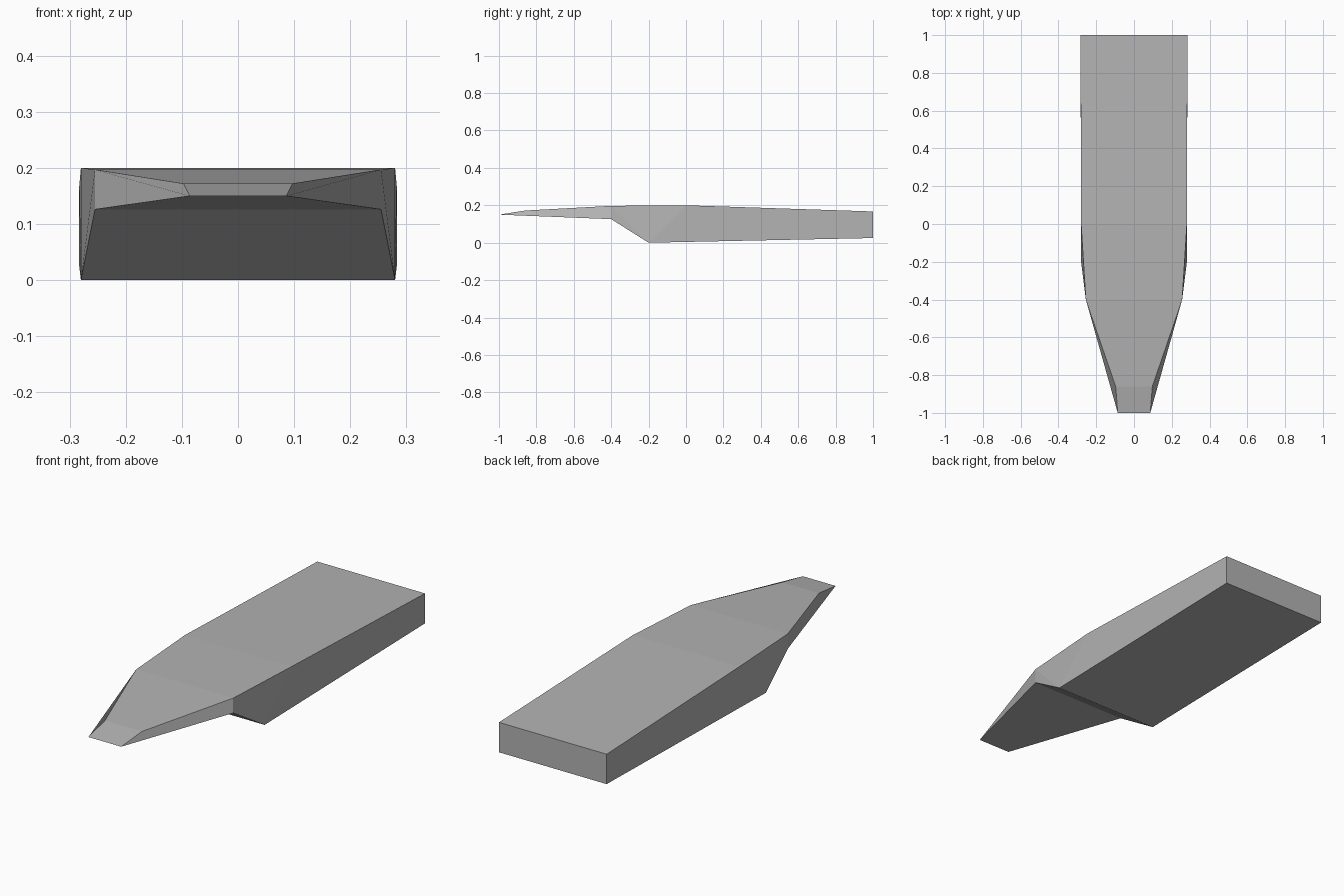
import bpy
import bmesh

cube = bpy.data.objects.get("Cube")
if cube:
    bpy.data.objects.remove(cube)

# Single flat grey
grey = bpy.data.materials.new("plain grey")
grey.use_nodes = True
colour = (0.45, 0.45, 0.45, 1)
grey.diffuse_color = colour
grey.node_tree.nodes["Principled BSDF"].inputs["Base Color"].default_value = colour

# Half width, y and z along the upper and lower edges, from back to tip
tip = (0.086, -1, 0.15)
upper = [(0.283, 1, 0.167), (0.28, 0, 0.2), (0.255, -0.4, 0.197), (0.097, -0.86, 0.172), tip]
lower = [(0.283, 1, 0.025), (0.28, -0.2, 0), (0.255, -0.4, 0.126), tip]

bm = bmesh.new()


def edge_pairs(profile):
    """Mirror each profile point into a right and left vertex."""
    return [[bm.verts.new((s * x, y, z)) for s in (-1, 1)] for x, y, z in profile]


top = edge_pairs(upper)
bottom = edge_pairs(lower[:-1]) + [top[-1]]

# Deck and underside strips, then the back wall
for rows in (top, bottom):
    for a, b in zip(rows, rows[1:]):
        bm.faces.new((a[0], a[1], b[1], b[0]))
bm.faces.new((top[0][0], top[0][1], bottom[0][1], bottom[0][0]))

# Side walls, identical on both sides
for s in (0, 1):
    t = [pair[s] for pair in top]
    b = [pair[s] for pair in bottom]
    bm.faces.new((t[0], b[0], b[1], t[1]))
    bm.faces.new((t[1], b[1], t[2]))
    bm.faces.new((t[2], b[1], b[2]))
    bm.faces.new((t[2], b[2], t[4], t[3]))

bmesh.ops.recalc_face_normals(bm, faces=bm.faces[:])
mesh = bpy.data.meshes.new("tapered_body")
bm.to_mesh(mesh)
bm.free()
mesh.materials.append(grey)
body = bpy.data.objects.new("tapered_body", mesh)
bpy.context.collection.objects.link(body)
